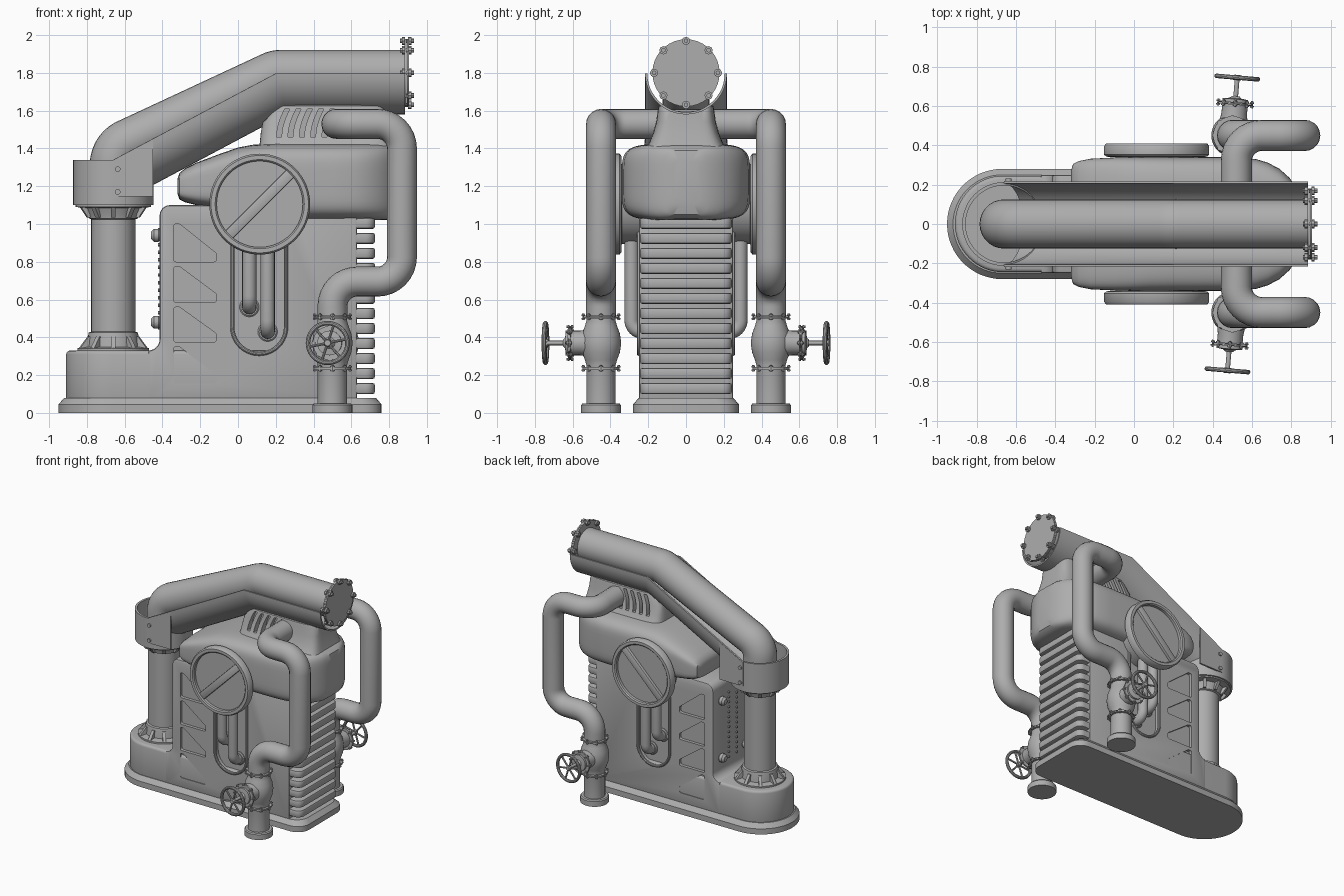
import bpy, bmesh
from math import sin, cos, pi, tan, radians, copysign, sqrt
from mathutils import Vector as V, Matrix

if "Cube" in bpy.data.objects:
    bpy.data.objects.remove(bpy.data.objects["Cube"])

def finish(name, bm):
    bmesh.ops.recalc_face_normals(bm, faces=bm.faces)
    me = bpy.data.meshes.new(name)
    bm.to_mesh(me)
    bm.free()
    ob = bpy.data.objects.new(name, me)
    bpy.context.collection.objects.link(ob)
    return ob

def add_loft(bm, rings, caps=True, closed=True):
    vs = [[bm.verts.new(p) for p in r] for r in rings]
    n = len(vs[0])
    for a, b in zip(vs, vs[1:]):
        for i in range(n if closed else n - 1):
            j = (i + 1) % n
            bm.faces.new((a[i], a[j], b[j], b[i]))
    if caps:
        bm.faces.new(vs[0][::-1])
        bm.faces.new(vs[-1])

def loft(name, rings, **kw):
    bm = bmesh.new()
    add_loft(bm, rings, **kw)
    return finish(name, bm)

def lathe_rings(prof, origin, axis, seg):
    q = V(axis).to_track_quat('Z', 'Y')
    return [[V(origin) + q @ V((r * cos(2*pi*i/seg), r * sin(2*pi*i/seg), h)) for i in range(seg)]
            for r, h in prof]

def lathe(name, prof, origin=(0, 0, 0), axis=(0, 0, 1), seg=40):
    return loft(name, lathe_rings(prof, origin, axis, seg))

def rod(name, a, b, r, seg=20):
    a, b = V(a), V(b)
    return lathe(name, [(r, 0), (r, (b - a).length)], a, b - a, seg)

def bevel(ob, w, seg=3):
    m = ob.modifiers.new("bevel", 'BEVEL')
    m.width, m.segments, m.limit_method, m.angle_limit = w, seg, 'ANGLE', radians(40)
    return ob

def subtract(ob, cutter):
    cutter.hide_render = True
    m = ob.modifiers.new("cut", 'BOOLEAN')
    m.operation, m.object = 'DIFFERENCE', cutter

def fillet(pts, r, n=8):
    pts = [V(p) for p in pts]
    out = [pts[0]]
    for a, p, b in zip(pts, pts[1:], pts[2:]):
        u, v = (a - p).normalized(), (b - p).normalized()
        th = pi - u.angle(v)
        s = p + u * r * tan(th / 2)
        c = p + (u + v).normalized() * r / cos(th / 2)
        e = (s - c).normalized()
        out += [c + r * (cos(th*k/n) * e - sin(th*k/n) * u) for k in range(n + 1)]
    return out + [pts[-1]]

def pipe(name, pts, r, bend=0.0, res=8):
    pts = fillet(pts, bend) if bend else [V(p) for p in pts]
    cu = bpy.data.curves.new(name, 'CURVE')
    cu.dimensions, cu.bevel_depth, cu.bevel_resolution, cu.use_fill_caps = '3D', r, res, True
    sp = cu.splines.new('POLY')
    sp.points.add(len(pts) - 1)
    for q, p in zip(sp.points, pts):
        q.co = (*p, 1)
    ob = bpy.data.objects.new(name, cu)
    bpy.context.collection.objects.link(ob)

def flange(name, c, axis, r, n, th=0.012, size=0.013):
    # Paired discs with a circle of bolts
    q = V(axis).to_track_quat('Z', 'Y')
    bm = bmesh.new()
    for s in (-1, 1):
        lo, hi = sorted((s * 0.001, s * (th + 0.001)))
        add_loft(bm, lathe_rings([(r, lo), (r, hi)], c, axis, 36))
    for i in range(n):
        a = 2 * pi * i / n
        o = V(c) + q @ V((cos(a), sin(a), 0)) * (r - size * 0.4)
        k = th + size * .7
        add_loft(bm, lathe_rings([(size*.55, -k-size*.4), (size*.55, -k), (size, -k), (size, -th*.8),
                                  (size*.5, -th*.8), (size*.5, th*.8), (size, th*.8), (size, k),
                                  (size*.55, k), (size*.55, k+size*.6)], o, axis, 8))
    return finish(name, bm)

def superring(n, f, e=5):
    p = lambda c: copysign(abs(c) ** (2 / e), c)
    return [f(p(cos(2*pi*(i+.5)/n)), p(sin(2*pi*(i+.5)/n))) for i in range(n)]

def stadium(r, cx, x1, z, c=0.1):
    # Round left end, small round corners at right
    left = [(cx + r * cos(a), r * sin(a), z) for a in [pi/2 + pi*k/32 for k in range(33)]]
    right = [(x1 - c + c*cos(a), s*(r - c) + c*sin(a), z) for s in (-1, 1)
             for a in [(-pi/2 if s < 0 else 0) + pi/2*k/6 for k in range(7)]]
    return left + right

# Plinth and lower casing
loft("plinth", [stadium(.28, -.67, .76, 0), stadium(.28, -.67, .76, .045),
                stadium(.25, -.67, .73, .08)])
bevel(loft("lower_casing", [stadium(.245, -.665, .63, .06, .02), stadium(.245, -.665, .63, .33, .02)]), .025)

# Main casing with pockets cut in both sides
prof = [(.63, .07), (.63, 1.08), (.3, 1.1)] + \
       [(-.36 + .055*cos(a), 1.045 + .055*sin(a)) for a in [pi/2 + pi/2*k/6 for k in range(7)]] + \
       [(-.475 + .06*cos(a), .39 + .06*sin(a)) for a in [-pi/2*k/6 for k in range(7)]] + [(-.475, .07)]
casing = loft("main_casing", [[(x, y, z) for x, z in prof] for y in (-.25, .25)])
bevel(casing, .012, 2)
ushape = [(-.03, 1.0)] + [(.112 + .142*cos(a), .455 + .142*sin(a))
                          for a in [pi + pi*k/20 for k in range(21)]] + [(.254, 1.0)]
bm = bmesh.new()
for s in (-1, 1):
    for z0, z1 in ((.8, 1.0), (.585, .775), (.375, .56), (.155, .35)):
        tri = fillet([(-.34, z0 + .05, 0), (-.34, z1, 0), (-.31, z1, 0), (-.115, z0 + .045, 0),
                      (-.115, z0, 0), (-.34, z0, 0), (-.34, z0 + .05, 0)], .012, 3)[:-1]
        add_loft(bm, [[(p.x, s * y, p.y) for p in tri] for y in (.225, .3)])
    add_loft(bm, [[(x, s * y, z) for x, z in ushape] for y in (.21, .3)])
subtract(casing, finish("casing_cutter", bm))

# Cooling fins on the right end
for i in range(12):
    z = .10 + i * .0795
    bevel(loft("cooling_fin", [stadium(.243, .52, .725, h, .05) for h in (z, z + .058)]), .012, 2)

# Knobs and stud strip on the left face
for s in (-1, 1):
    for z in (.48, .94):
        lathe("knob", [(.025, 0), (.034, .012), (.034, .035), (.02, .05)], (-.41, s*.15, z), (-1, 0, 0), 20)
    for i in range(14):
        rod("face_stud", (-.41, s*.05, .45 + i*.04), (-.424, s*.05, .45 + i*.04), .009, 8)

# Tank on top
loft("tank", [superring(56, lambda a, b: (x, w*a, (lo+hi)/2 + (hi-lo)/2*b)) for x, w, lo, hi in (
    (-.32, .27, 1.16, 1.24), (-.31, .305, 1.13, 1.27), (-.28, .32, 1.115, 1.295), (-.22, .332, 1.1, 1.325),
    (-.1, .338, 1.08, 1.37), (0, .34, 1.055, 1.405), (.08, .34, 1.035, 1.42), (.2, .34, 1.02, 1.425),
    (.5, .34, 1.02, 1.425), (.62, .33, 1.02, 1.425), (.68, .312, 1.02, 1.425), (.74, .28, 1.02, 1.425),
    (.79, .235, 1.022, 1.422), (.83, .18, 1.03, 1.41), (.855, .12, 1.05, 1.39), (.865, .07, 1.1, 1.34))])

# Neck with curved vents, its top following the underside of the cradle
def under(x, y, z):
    k = max(0, .2 - x)
    return (x, y, min(z, 1.8 - .529*k - sqrt(max(0, .0445 - y*y)) * (1.13 if k else 1)))
neck = loft("neck", [superring(56, lambda a, b: under((x0+x1)/2 + (x1-x0)/2*a, w*b, z), 6) for z, x0, x1, w in (
    (1.39, .11, .82, .22), (1.43, .115, .81, .195), (1.48, .12, .8, .175), (1.54, .13, .79, .158),
    (1.6, .17, .785, .15), (1.625, .19, .775, .145), (1.64, .21, .75, .13),
    (1.639, .22, .74, .085), (1.638, .23, .73, .03))])
bm = bmesh.new()
for s in (-1, 1):
    for i in range(5):
        x = .20 + i * .06
        arc = [(x + .08*(1 - cos(t)) + .005, 1.46 + .15*t/1.1) for t in [1.1*k/8 for k in range(9)]]
        ring = arc + [(px + .026, pz) for px, pz in arc[::-1]]
        add_loft(bm, [[(px, s*y, pz) for px, pz in ring] for y in (.115, .3)])
subtract(neck, finish("vent_cutter", bm))

# Column with gusseted ends
CX = -.66
lathe("column", [(.19, .32), (.19, .342), (.14, .35), (.135, .4), (.13, .425), (.117, .43), (.117, 1.025),
                 (.13, 1.03), (.135, 1.05), (.15, 1.085), (.2, 1.09), (.2, 1.11)], (CX, 0, 0))
bm = bmesh.new()
for i in range(10):
    rot = Matrix.Translation((CX, 0, 0)) @ Matrix.Rotation(2*pi*(i + .5)/10, 4, 'Z')
    for tri in (((.11, .34), (.19, .34), (.14, .405), (.11, .405)),
                ((.11, 1.1), (.19, 1.1), (.145, 1.035), (.11, 1.035))):
        add_loft(bm, [[rot @ V((r, y, z)) for r, z in tri] for y in (-.012, .012)])
finish("column_gussets", bm)

# Collar cup, cut away where the cradle enters
def cup(r, top):
    return [(CX + r*cos(2*pi*i/48), r*sin(2*pi*i/48),
             1.34 - .13*max(0, cos(2*pi*i/48)) if top else 1.1) for i in range(48)]
loft("collar_cup", [cup(.213, 0), cup(.213, 1), cup(.196, 1), [(x, y, 1.12) for x, y, z in cup(.196, 0)]])

# Half-round cradle under the large pipe
d1, d2 = V((.86, 0, .455)).normalized(), V((1, 0, 0))
up = lambda d: V((-d.z, 0, d.x))
mid = (up(d1) + up(d2)).normalized()
mid /= mid.dot(up(d2))
rings = [[V(p) + V((0, .211*cos(pi*k/24), 0)) - n * .211*sin(pi*k/24) for k in range(25)]
         for p, n in (((CX, 0, 1.34), up(d1)), ((.2, 0, 1.797), mid), ((.885, 0, 1.797), up(d2)))]
cradle = loft("pipe_cradle", rings, caps=False, closed=False)
m = cradle.modifiers.new("thickness", 'SOLIDIFY')
m.thickness, m.offset = .012, 0
for s in (-1, 1):
    # Side cheek joining cup and cradle, with bolts
    cheek = [(CX, 1.145), (-.45, 1.145), (-.45, 1.448), (CX, 1.337)]
    loft("cradle_cheek", [[(x, s*y, z) for x, z in cheek] for y in (.206, .219)])
    for z in (1.17, 1.29):
        rod("cheek_bolt", (-.637, s*.2, z), (-.637, s*.23, z), .015, 12)

# Large pipe and its bolted end cap
pipe("large_pipe", fillet([(CX, 0, 1.1), (CX, 0, 1.405), (-.3, 0, 1.5325)], .13)[:-1]
     + fillet([(-.5, 0, 1.43), (.2, 0, 1.797), (.89, 0, 1.797)], .12)[1:], .125, 0, 12)
flange("end_cap", (.893, 0, 1.8), (1, 0, 0), .178, 8, .01, .022)

for s in (-1, 1):
    # Round side cover with diagonal bar
    lathe("side_cover", [(.21, .2), (.21, .34), (.255, .342), (.267, .352), (.267, .395), (.258, .408),
                         (.236, .408), (.228, .4), (.228, .378)], (.115, 0, 1.105), (0, s, 0), 64)
    u, w = V((.7071, 0, .7071)), V((-.7071, 0, .7071))
    bevel(loft("cover_bar", [[V((.115, s*y, 1.105)) + u*a*.23 + w*b*.028
          for a, b in ((-1, -1), (1, -1), (1, 1), (-1, 1))] for y in (.36, .4)]), .006, 2)
    # Pocket rim and the two short pipes inside
    pipe("pocket_rim", [(x, s*.25, z) for x, z in ushape], .011, 0, 3)
    for x, z in ((.06, .56), (.157, .43)):
        pipe("pocket_pipe", [(x, s*.288, 1.02), (x, s*.288, z), (x, s*.19, z)], .038, .06, 6)
        lathe("pipe_seat", [(.052, .2), (.052, .218), (.045, .224)], (x, 0, z), (0, s, 0), 24)

    # Outer bypass pipe
    y = s * .45
    pipe("bypass_pipe", [(.52, 0, 1.53), (.52, y, 1.53), (.868, y, 1.53), (.868, y, .695),
                         (.5, y, .695), (.5, y, .5)], .079, .13, 8)
    # Valve: foot, riser, ball and flanges
    c = V((.5, y, .37))
    lathe("valve_body", [(.105, 0), (.105, .042), (.098, .05), (.078, .05), (.078, .255), (.085, .28),
                         (.1, .32), (.107, .37), (.1, .42), (.085, .46), (.078, .485), (.078, .52)],
          (.5, y, 0))
    for z in (.235, .508):
        flange("valve_flange", (.5, y, z), (0, 0, 1), .098, 8, .006, .01)
    # Side branch, stem and hand wheel
    d = V((s * .085, s, 0)).normalized()
    lathe("valve_branch", [(.075, .05), (.065, .11), (.065, .185), (.03, .19), (.02, .2), (.012, .2), (.012, .3)],
          c, d, 28)
    flange("branch_flange", c + d * .163, d, .09, 8, .006, .01)
    h = c + d * .295
    q = d.to_track_quat('Z', 'Y')
    bpy.ops.mesh.primitive_torus_add(location=h, rotation=q.to_euler(), major_radius=.105,
                                     minor_radius=.012, major_segments=40, minor_segments=10)
    bpy.context.object.name = "hand_wheel_rim"
    lathe("hand_wheel_hub", [(.02, -.014), (.022, 0), (.016, .014)], h, d, 16)
    for i in range(6):
        a = 2*pi*i/6 + .2
        rod("hand_wheel_spoke", h, h + q @ V((cos(a), sin(a), 0)) * .103, .007, 8)

# Apply everything, drop cutters, dark grey paint, smooth shading
bpy.ops.object.select_all(action='SELECT')
bpy.context.view_layer.objects.active = casing
bpy.ops.object.convert(target='MESH')
for ob in [o for o in bpy.data.objects if o.hide_render]:
    bpy.data.objects.remove(ob)
grey = bpy.data.materials.new("dark_grey")
grey.diffuse_color = (.42, .42, .42, 1)
grey.use_nodes = True
grey.node_tree.nodes["Principled BSDF"].inputs["Base Color"].default_value = grey.diffuse_color
for ob in bpy.data.objects:
    ob.data.materials.clear()
    ob.data.materials.append(grey)
bpy.ops.object.select_all(action='SELECT')
bpy.ops.object.shade_smooth_by_angle(angle=radians(35))
